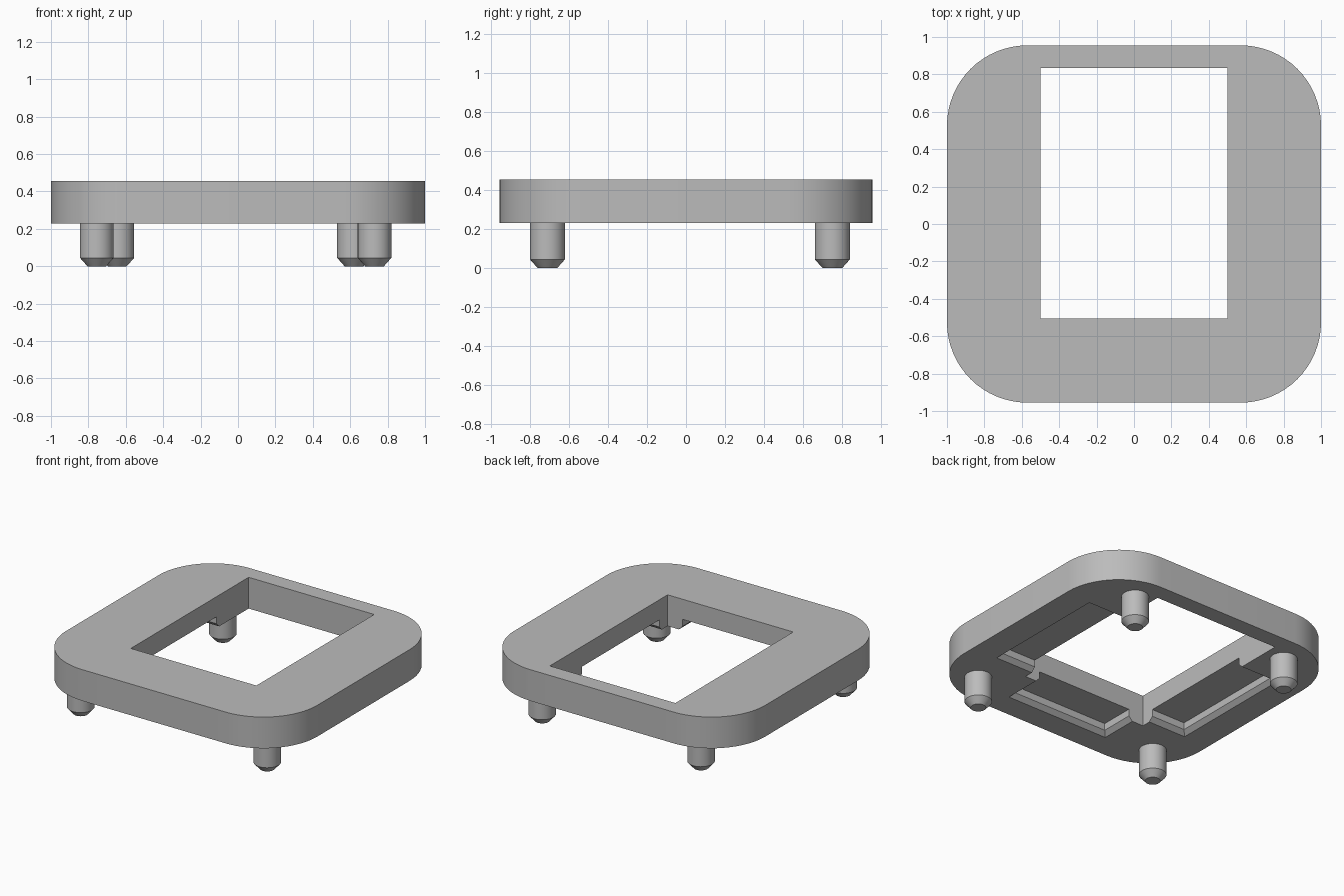
import bpy, bmesh, math

cube = bpy.data.objects.get("Cube")
if cube:
    bpy.data.objects.remove(cube, do_unlink=True)

HALF_X, HALF_Y, CORNER = 1.0, 0.955, 0.43
BOTTOM, TOP = 0.23, 0.455

grey = bpy.data.materials.new("light_grey")
grey.use_nodes = True
grey.diffuse_color = (0.5, 0.5, 0.5, 1)
grey.node_tree.nodes["Principled BSDF"].inputs["Base Color"].default_value = (0.5, 0.5, 0.5, 1)


def loft(name, rings):
    """Closed solid through a stack of matching rings, bottom to top."""
    bm = bmesh.new()
    loops = [[bm.verts.new(p) for p in ring] for ring in rings]
    n = len(loops[0])
    bm.faces.new(loops[0][::-1])
    bm.faces.new(loops[-1])
    for low, high in zip(loops, loops[1:]):
        for i in range(n):
            j = (i + 1) % n
            bm.faces.new((low[i], low[j], high[j], high[i]))
    bmesh.ops.recalc_face_normals(bm, faces=bm.faces[:])
    mesh = bpy.data.meshes.new(name)
    bm.to_mesh(mesh)
    bm.free()
    mesh.materials.append(grey)
    obj = bpy.data.objects.new(name, mesh)
    bpy.context.collection.objects.link(obj)
    return obj


def rect(x0, x1, y0, y1, z, grow=0):
    return [(x0 - grow, y0 - grow, z), (x1 + grow, y0 - grow, z),
            (x1 + grow, y1 + grow, z), (x0 - grow, y1 + grow, z)]


def circle(x, y, r, z, sides=32):
    angles = [2 * math.pi * i / sides for i in range(sides)]
    return [(x + r * math.cos(a), y + r * math.sin(a), z) for a in angles]


def rounded_rect(z, steps=16):
    ring = []
    for quarter, (sx, sy) in enumerate([(1, 1), (-1, 1), (-1, -1), (1, -1)]):
        for i in range(steps + 1):
            a = math.pi / 2 * (quarter + i / steps)
            ring.append((sx * (HALF_X - CORNER) + CORNER * math.cos(a),
                         sy * (HALF_Y - CORNER) + CORNER * math.sin(a), z))
    return ring


def smooth(obj):
    bpy.ops.object.select_all(action="DESELECT")
    obj.select_set(True)
    bpy.context.view_layer.objects.active = obj
    bpy.ops.object.shade_smooth_by_angle(angle=math.radians(30))


def pocket(x0, x1, y0, y1):
    """Cutter for an underside recess with a chamfered mouth."""
    return loft("pocket_cutter", [rect(x0, x1, y0, y1, BOTTOM - 0.05, 0.03),
                                  rect(x0, x1, y0, y1, BOTTOM, 0.03),
                                  rect(x0, x1, y0, y1, BOTTOM + 0.03),
                                  rect(x0, x1, y0, y1, BOTTOM + 0.08)])


# Rounded frame with off-centre window and three underside recesses
frame = loft("frame", [rounded_rect(BOTTOM), rounded_rect(TOP)])
window = (-0.5, 0.5, -0.505, 0.835)
cutters = [loft("window_cutter", [rect(*window, 0), rect(*window, 1)]),
           pocket(-0.38, 0.38, -0.75, -0.4),
           pocket(0.4, 0.77, -0.41, 0.47),
           pocket(-0.77, -0.4, -0.41, 0.47)]
for cutter in cutters:
    cutter.hide_render = True
    mod = frame.modifiers.new("cut", "BOOLEAN")
    mod.operation = "DIFFERENCE"
    mod.solver = "EXACT"
    mod.object = cutter
    bpy.context.view_layer.objects.active = frame
    bpy.ops.object.modifier_apply(modifier=mod.name)
    bpy.data.objects.remove(cutter, do_unlink=True)
smooth(frame)

# Four pegs with chamfered tips
pegs = {"front_right_peg": (-0.755, -0.71), "front_left_peg": (0.73, -0.71),
        "back_right_peg": (-0.645, 0.75), "back_left_peg": (0.62, 0.75)}
for name, (x, y) in pegs.items():
    smooth(loft(name, [circle(x, y, 0.05, 0), circle(x, y, 0.09, 0.045),
                       circle(x, y, 0.09, BOTTOM)]))
